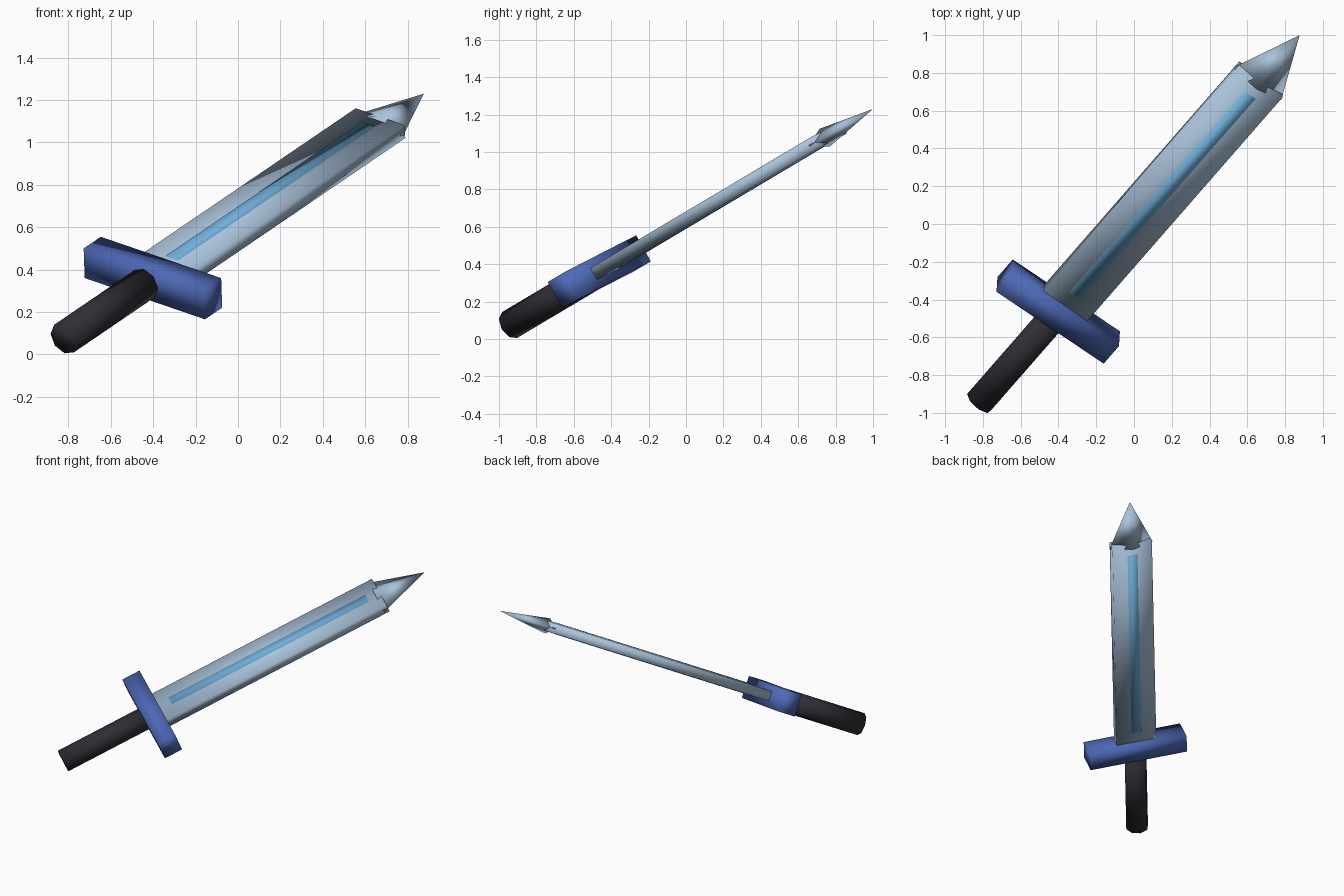
import bpy, bmesh, math
from mathutils import Vector, Matrix

if "Cube" in bpy.data.objects:
    bpy.data.objects.remove(bpy.data.objects["Cube"])

# Sword frame: local x = guard direction, y = along the blade, z = flat normal
POMMEL = Vector((-0.82, -0.943, 0.075))
TIP = Vector((0.877, 1.0, 1.23))
along = (TIP - POMMEL).normalized()
length = (TIP - POMMEL).length
side = Vector((0.80, -0.534, -0.274))
side = (side - along * side.dot(along)).normalized()
normal = side.cross(along)
FRAME = Matrix.Translation(POMMEL) @ Matrix((side, along, normal)).transposed().to_4x4()


def material(name, rgb):
    m = bpy.data.materials.new(name)
    m.diffuse_color = (*rgb, 1)
    m.use_nodes = True
    m.node_tree.nodes["Principled BSDF"].inputs["Base Color"].default_value = m.diffuse_color
    return m


steel = material("pale_steel", (0.40, 0.54, 0.70))
sky = material("sky_blue", (0.16, 0.43, 0.70))
blue = material("royal_blue", (0.075, 0.14, 0.47))
black = material("charcoal", (0.028, 0.027, 0.036))


def finish(name, bm, mat):
    bmesh.ops.recalc_face_normals(bm, faces=bm.faces)
    bm.transform(FRAME)
    mesh = bpy.data.meshes.new(name)
    bm.to_mesh(mesh)
    bm.free()
    mesh.materials.append(mat)
    mesh.shade_smooth()
    obj = bpy.data.objects.new(name, mesh)
    bpy.context.collection.objects.link(obj)


def box(name, half_width, start, end, half_thick, mat):
    bm = bmesh.new()
    bmesh.ops.create_cube(bm, size=2)
    bmesh.ops.scale(bm, vec=(half_width, (end - start) / 2, half_thick), verts=bm.verts)
    bmesh.ops.translate(bm, vec=(0, (start + end) / 2, 0), verts=bm.verts)
    finish(name, bm, mat)


def spindle(name, sides, half_width, half_thick, start, end, top, mat):
    """Prism or cone along the sword, top = size factor at the far end."""
    bm = bmesh.new()
    bmesh.ops.create_cone(bm, cap_ends=True, segments=sides, radius1=1, radius2=top,
                          depth=end - start)
    bmesh.ops.rotate(bm, matrix=Matrix.Rotation(-math.pi / 2, 3, 'X'), verts=bm.verts)
    bmesh.ops.scale(bm, vec=(half_width, 1, half_thick), verts=bm.verts)
    bmesh.ops.translate(bm, vec=(0, (start + end) / 2, 0), verts=bm.verts)
    finish(name, bm, mat)


# Grip and crossguard
spindle("handle", 8, 0.08, 0.08, 0, 0.64, 1, black)
box("crossguard", 0.355, 0.63, 0.765, 0.08, blue)

# Blade with a thin inlay showing on both flats
box("blade", 0.145, 0.76, 2.485, 0.035, steel)
box("blade_inlay", 0.036, 0.85, 2.39, 0.039, sky)

# Flattened four-sided point
spindle("blade_point", 4, 0.16, 0.055, 2.45, length, 0, steel)
